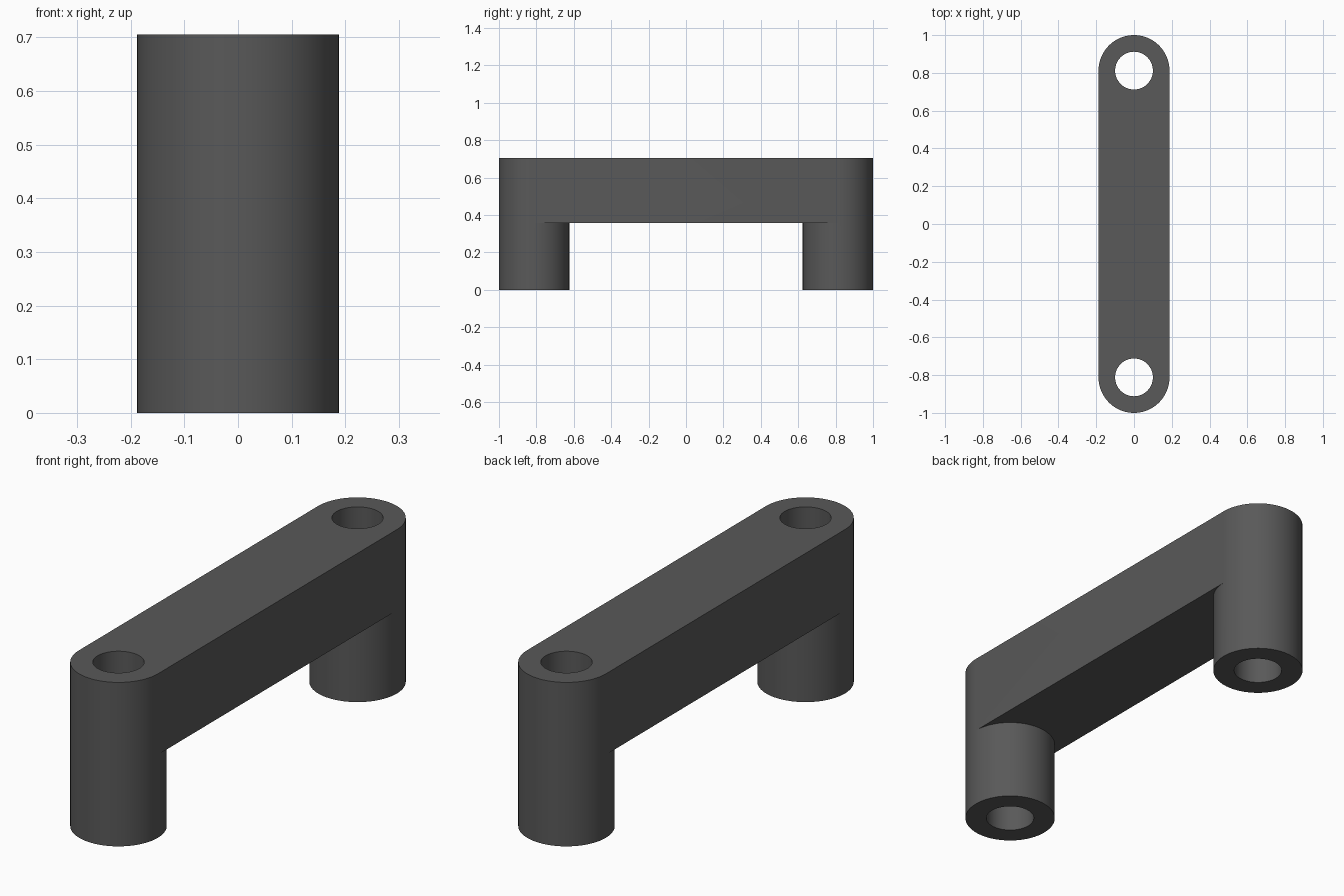
import bpy, bmesh, math

if "Cube" in bpy.data.objects:
    bpy.data.objects.remove(bpy.data.objects["Cube"])

R, HOLE, CY = 0.188, 0.1, 0.812      # leg radius, bore radius, leg centre distance
H, UNDER = 0.705, 0.357              # total height, underside of the bar
N = 64                               # segments per circle
HALF = N // 2

bm = bmesh.new()


def ring(side, r, z):
    """Circle of vertices; the first half faces outward, starting on the side edge."""
    return [bm.verts.new((side * r * math.cos(2 * math.pi * i / N),
                          side * (CY + r * math.sin(2 * math.pi * i / N)), z))
            for i in range(N)]


def bridge(a, b, start=0, end=N):
    """Quads between two rings over a range of segments."""
    for i in range(start, end):
        j = (i + 1) % N
        bm.faces.new((a[i], a[j], b[j], b[i]))


def inner(r):
    """Vertices of the half circle facing the middle of the handle."""
    return r[HALF:] + r[:1]


legs = []
for side in (1, -1):
    low, mid, top = (ring(side, R, z) for z in (0, UNDER, H))
    bore_low, bore_top = ring(side, HOLE, 0), ring(side, HOLE, H)
    bridge(low, mid)                      # leg wall
    bridge(mid, top, 0, HALF)             # rounded end of the bar
    bridge(bore_low, bore_top)            # bore wall
    bridge(low, bore_low)                 # foot
    bridge(top, bore_top, 0, HALF)        # outer half of the top rim
    legs.append((mid, top, bore_top))

(mid_a, top_a, bore_a), (mid_b, top_b, bore_b) = legs
# Bar underside, top and straight sides
bm.faces.new(inner(mid_a) + inner(mid_b))
bm.faces.new([top_a[HALF]] + inner(bore_a) + [top_a[0], top_b[HALF]]
             + inner(bore_b) + [top_b[0]])
for m1, t1, m2, t2 in ((mid_a, top_a, mid_b, top_b), (mid_b, top_b, mid_a, top_a)):
    bm.faces.new((m1[0], m2[HALF], t2[HALF], t1[0]))

# Remove the unused inner half of the top rings, then orient the faces
bmesh.ops.delete(bm, geom=[v for v in bm.verts if not v.link_faces], context='VERTS')
bmesh.ops.recalc_face_normals(bm, faces=bm.faces[:])

mesh = bpy.data.meshes.new("pull_handle")
bm.to_mesh(mesh)
bm.free()
handle = bpy.data.objects.new("pull_handle", mesh)
bpy.context.collection.objects.link(handle)

grey = bpy.data.materials.new("dark grey")
grey.diffuse_color = (0.1, 0.1, 0.1, 1)
grey.use_nodes = True
grey.node_tree.nodes["Principled BSDF"].inputs["Base Color"].default_value = grey.diffuse_color
mesh.materials.append(grey)

bpy.context.view_layer.objects.active = handle
handle.select_set(True)
bpy.ops.object.shade_smooth_by_angle(angle=math.radians(30))
